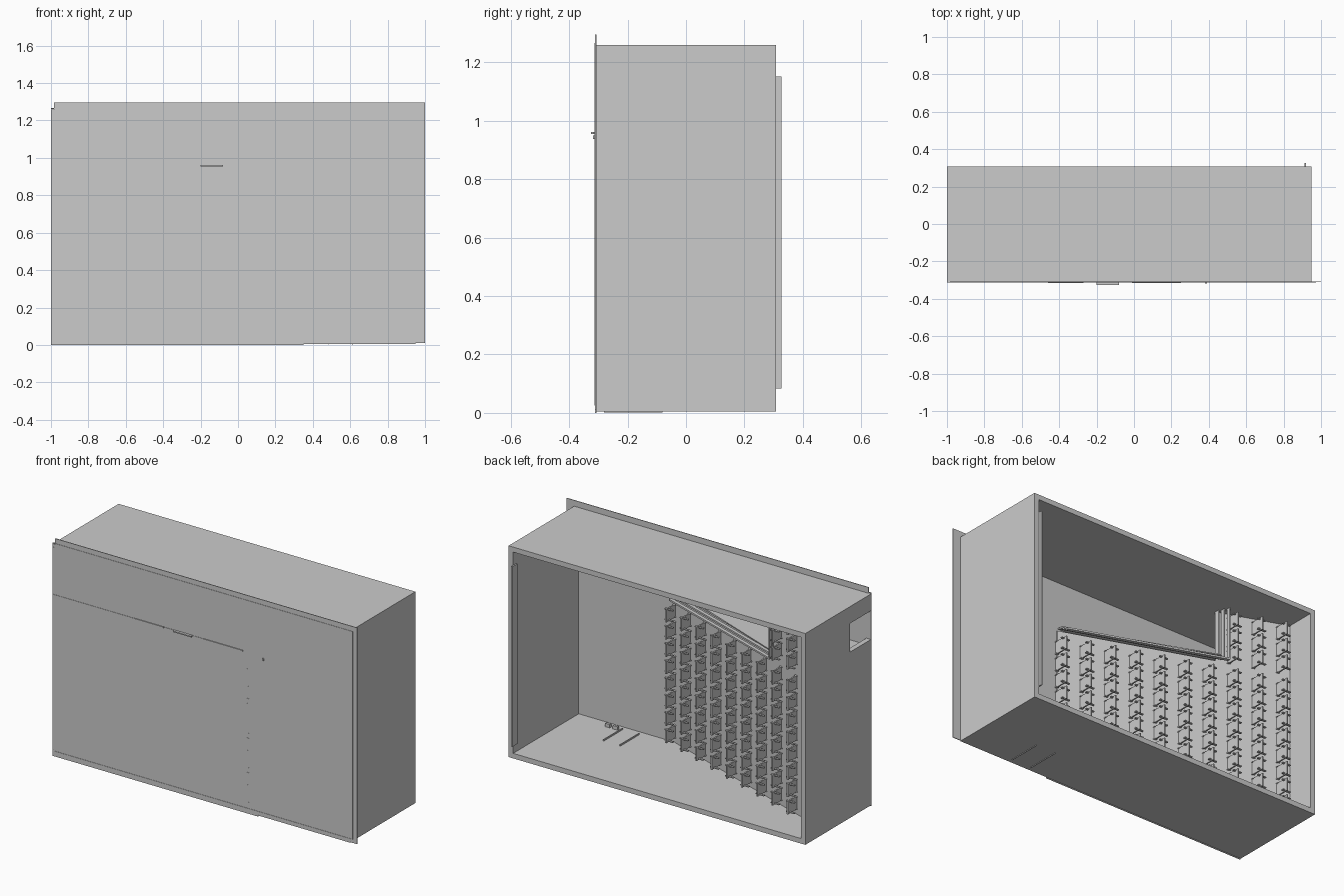
import bpy, bmesh, math
from mathutils import Matrix, Vector

if "Cube" in bpy.data.objects:
    bpy.data.objects.remove(bpy.data.objects["Cube"])


def mesh_object(name, bm):
    me = bpy.data.meshes.new(name)
    bmesh.ops.recalc_face_normals(bm, faces=bm.faces)
    bm.to_mesh(me)
    bm.free()
    ob = bpy.data.objects.new(name, me)
    bpy.context.collection.objects.link(ob)
    return ob


def add_box(bm, x0, x1, y0, y1, z0, z1):
    m = Matrix.Translation(((x0 + x1) / 2, (y0 + y1) / 2, (z0 + z1) / 2))
    m = m @ Matrix.Diagonal((x1 - x0, y1 - y0, z1 - z0, 1))
    bmesh.ops.create_cube(bm, size=1, matrix=m)


def add_prism(bm, pts, offset):
    """Extrude a closed 3D polygon along an offset vector."""
    face = bm.faces.new([bm.verts.new(p) for p in pts])
    ext = bmesh.ops.extrude_face_region(bm, geom=[face], use_keep_orig=True)
    verts = [g for g in ext["geom"] if isinstance(g, bmesh.types.BMVert)]
    bmesh.ops.translate(bm, verts=verts, vec=Vector(offset))


def boxes(name, *dims):
    bm = bmesh.new()
    for d in dims:
        add_box(bm, *d)
    return mesh_object(name, bm)


L, R, F, B, TOP, T = -1.0, 0.95, -0.308, 0.308, 1.26, 0.03
Z0 = 0.005

# Cabinet walls, open at the back
boxes("top_wall", (L, R, F, B, TOP - T, TOP))
boxes("bottom_wall", (L, R, F, B, Z0, Z0 + T))
boxes("right_wall", (R - T, R, F, B, Z0 + T, TOP - T))

# Left wall with a slot at its front edge
bm = bmesh.new()
side = [(F, Z0 + T), (B, Z0 + T), (B, TOP - T), (F, TOP - T),
        (F, 1.16), (-0.11, 1.16), (-0.11, 0.99), (F, 0.99)]
add_prism(bm, [(L, y, z) for y, z in side], (T, 0, 0))
mesh_object("left_wall", bm)

# Front sheet, overhanging at the top and right
bm = bmesh.new()
outline = [(-1, 0), (0.35, 0), (0.35, 0.01), (1, 0.01), (1, 1.295),
           (-0.985, 1.295), (-0.985, 1.26), (-1, 1.26)]
add_prism(bm, [(x, F - 0.003, z) for x, z in outline], (0, 0.004, 0))
mesh_object("front_panel", bm)

# Thin seams on the front sheet
boxes("front_seams",
      (-1, 0.97, F - 0.005, F, 1.262, 1.266),
      (-1, 0.97, F - 0.005, F, 0.028, 0.032),
      (0.968, 0.972, F - 0.005, F, 0.03, 1.266),
      (-1, 0.25, F - 0.005, F, 0.957, 0.961))
boxes("front_ledge",
      (-0.46, -0.27, -0.316, F, 0.955, 0.962),
      (-0.20, -0.08, -0.326, F, 0.955, 0.962),
      (-0.01, 0.25, -0.316, F, 0.955, 0.962))
boxes("front_knob", (0.38, 0.39, -0.318, F, 0.938, 0.95))

# Hinge nubs at the left edge
boxes("hinge_nubs", *[(-1.0, -0.99, F - 0.006, F + 0.005, z, z + 0.012)
                      for z in (0.025, 1.23)])

# Upright strip on the back rim
boxes("back_strip", (R - T - 0.008, R - T, 0.28, 0.327, 0.083, 1.152))

# Slanted board behind the clips, notched for the chute
SLOPE, CX, CY = 0.35, 0.285, -0.262
END = -0.57


def slant(x, off=0.0):
    return CY + SLOPE * (CX - x) + off


bm = bmesh.new()
shape = [(0.28, Z0 + T), (0.28, 0.93), (END, 0.93), (END, TOP - T),
         (L + T, TOP - T), (L + T, Z0 + T)]
add_prism(bm, [(x, slant(x, -0.047), z) for x, z in shape], (0, 0.005, 0))
mesh_object("slanted_board", bm)

# Chute floor above the board
bm = bmesh.new()
floor = [(0.27, F), (L + T, F), (L + T, -0.11), (END, slant(END)), (0.27, slant(0.27, -0.03))]
add_prism(bm, [(x, y, 0.945) for x, y in floor], (0, 0, 0.006))
mesh_object("chute_floor", bm)

# Stepped rails round the notch of the board
bm = bmesh.new()
for i in range(3):
    o, d = -0.04 + 0.025 * i, 0.014 * i
    path = [(0.27, 0.95 - d), (END - d, 0.95 - d), (END - d, TOP - T),
            (END - d - 0.006, TOP - T), (END - d - 0.006, 0.94 - d), (0.27, 0.94 - d)]
    add_prism(bm, [(x, slant(x, o), z) for x, z in path], (0, 0.022, 0))
mesh_object("chute_rails", bm)

# Clips: upright web with short flanges above and below
bm = bmesh.new()
for k in range(10):
    x, y = CX - 0.132 * k, CY + 0.046 * k
    rows = [0.065 + 0.1025 * r for r in range(8)]
    if k > 6:
        rows += [0.925 + 0.1025 * r for r in range(3)]
    for z in rows:
        add_box(bm, x - 0.004, x + 0.004, y - 0.048, y + 0.045, z, z + 0.077)
        for zf in (z + 0.004, z + 0.067):
            add_box(bm, x - 0.035, x + 0.02, y + 0.018, y + 0.03, zf, zf + 0.006)
        add_box(bm, x - 0.03, x - 0.004, y - 0.045, y - 0.039, z + 0.01, z + 0.067)
        for zf in (z, z + 0.073):
            add_box(bm, x - 0.01, x + 0.008, y - 0.05, y - 0.03, zf, zf + 0.004)
mesh_object("clips", bm)

# Small prongs on the cabinet floor
boxes("floor_prongs", *[(x, x + 0.006, -0.28, -0.1, Z0 + T, 0.043) for x in (0.5, 0.61)],
      *[(x, x + 0.03, -0.27, -0.255, Z0 + T, 0.055) for x in (0.63, 0.68)])
boxes("underside_ribs", *[(x, x + 0.004, -0.28, -0.08, 0.001, Z0) for x in (0.48, 0.61)])
